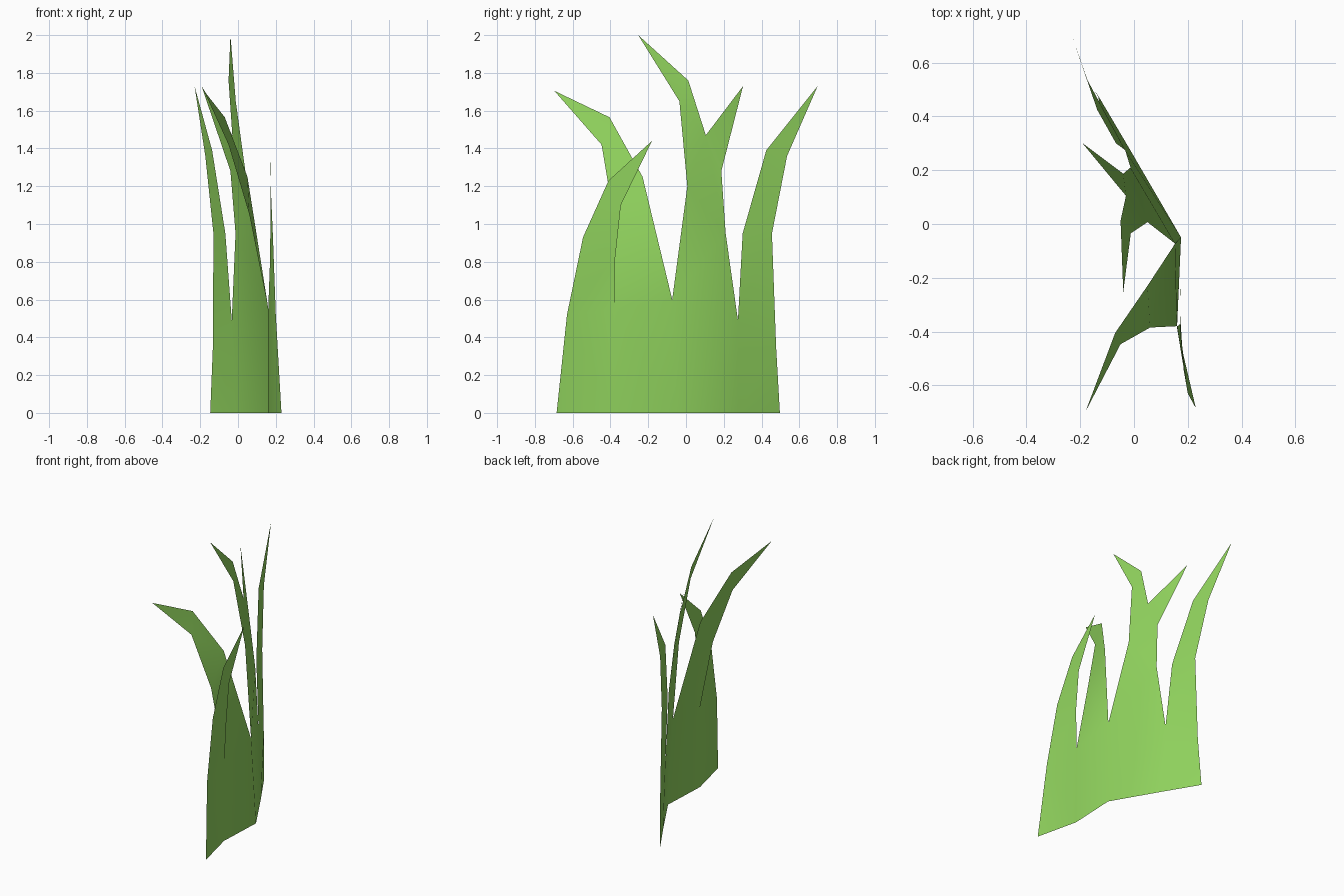
import bpy, bmesh

if "Cube" in bpy.data.objects:
    bpy.data.objects.remove(bpy.data.objects["Cube"])

green = bpy.data.materials.new("grass green")
green.diffuse_color = (0.28, 0.65, 0.11, 1)
green.use_nodes = True
green.node_tree.nodes["Principled BSDF"].inputs["Base Color"].default_value = green.diffuse_color

bm = bmesh.new()
verts = {}


def vert(p):
    if p not in verts:
        verts[p] = bm.verts.new(p)
    return verts[p]


def blade(left, right, tip):
    """Thin leaf: strip between two edges, closed by a pointed tip."""
    rows = list(zip(left, right)) + [(tip, tip)]
    for (l0, r0), (l1, r1) in zip(rows, rows[1:]):
        corners = dict.fromkeys((l0, r0, r1, l1))
        bm.faces.new([vert(p) for p in corners])


# folded base line and the notches between blades
base = [(.23, -.685, 0), (.16, -.385, 0), (.175, -.05, 0), (-.014, .275, 0), (-.147, .497, 0)]
notch_ab, notch_bc, notch_cd = (.16, -.38, .55), (.153, -.073, .6), (-.033, .275, .49)

# short front blade
blade([base[0], (.2, -.63, .52), (.185, -.545, .93), (.172, -.41, 1.23)],
      [base[1], notch_ab, (.17, -.375, .82), (.172, -.345, 1.1)], (.175, -.18, 1.44))

# blade bending forward and left
blade([base[1], notch_ab, (.06, -.385, 1.05), (-.05, -.447, 1.42)],
      [base[2], notch_bc, (.05, -.23, 1.25), (-.07, -.405, 1.565)], (-.18, -.697, 1.705))

# tall forked blade: stem and two prongs
fork, stem_l, stem_r = (-.03, .105, 1.47), (.05, .007, 1.2), (-.013, .21, .95)
blade([base[2], notch_bc, stem_l], [base[3], notch_cd, stem_r], fork)
blade([stem_l, (-.012, -.035, 1.65)], [fork, (-.05, .012, 1.76)], (-.04, -.253, 2.0))
blade([fork, fork], [stem_r, (-.04, .187, 1.28)], (-.193, .302, 1.73))

# rear blade
blade([base[3], notch_cd, (-.067, .3, .95), (-.137, .425, 1.39)],
      [base[4], (-.133, .477, .35), (-.13, .455, .95), (-.173, .535, 1.36)], (-.23, .697, 1.73))

bmesh.ops.triangulate(bm, faces=bm.faces[:])
for f in bm.faces:
    f.smooth = True
mesh = bpy.data.meshes.new("grass_clump")
bm.to_mesh(mesh)
bm.free()
mesh.materials.append(green)
bpy.context.collection.objects.link(bpy.data.objects.new("grass_clump", mesh))
